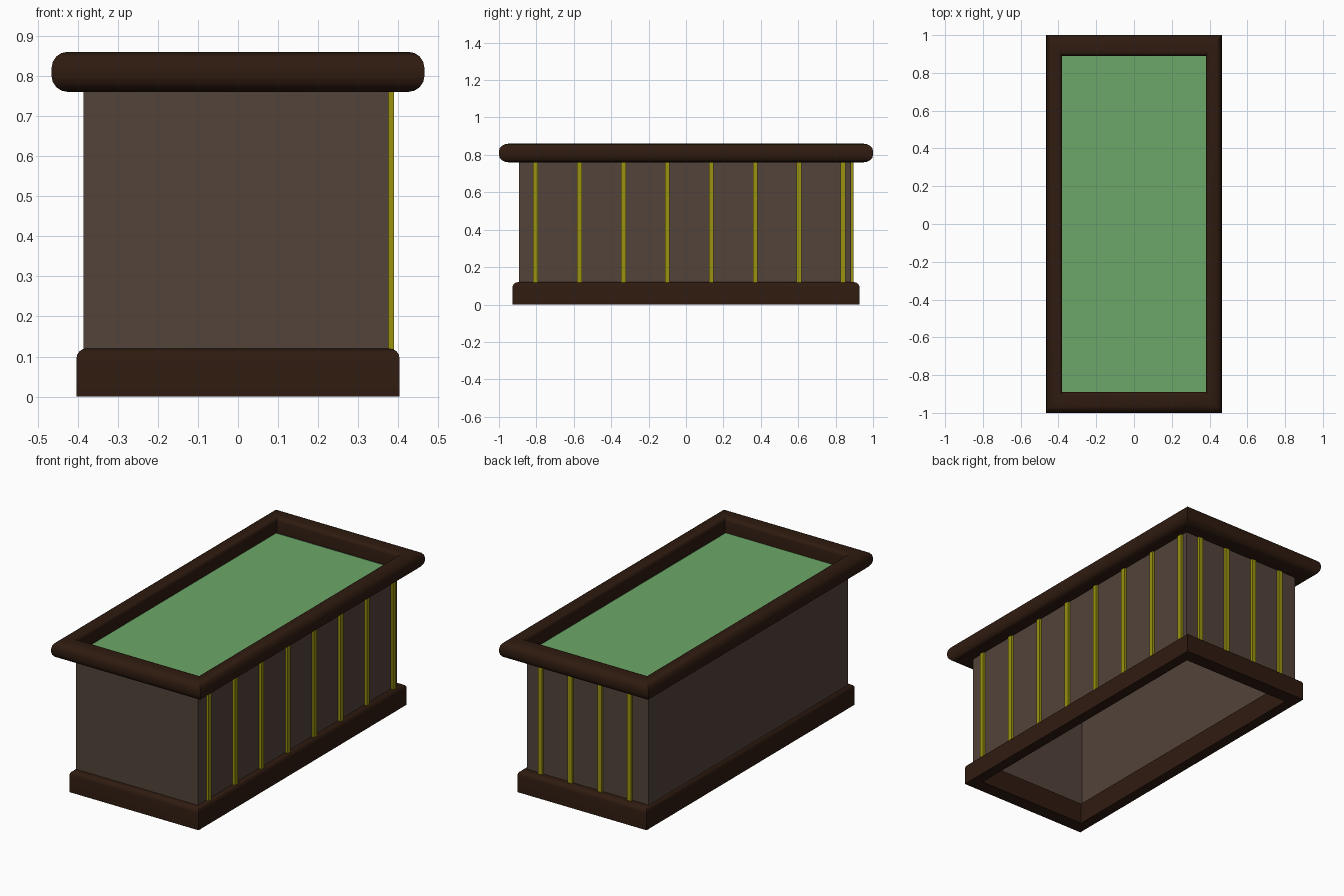
import bpy, bmesh, math

if "Cube" in bpy.data.objects:
    bpy.data.objects.remove(bpy.data.objects["Cube"])


def material(name, rgb):
    m = bpy.data.materials.new(name)
    m.diffuse_color = (*rgb, 1)
    m.use_nodes = True
    m.node_tree.nodes["Principled BSDF"].inputs["Base Color"].default_value = m.diffuse_color
    return m


DARK = material("dark_wood", (0.028, 0.011, 0.005))
PANEL = material("panel_wood", (0.085, 0.056, 0.042))
FELT = material("green_felt", (0.15, 0.39, 0.14))
BRASS = material("brass", (0.32, 0.29, 0.005))


def finish(name, bm, mat, smooth=False):
    bmesh.ops.recalc_face_normals(bm, faces=bm.faces)
    me = bpy.data.meshes.new(name)
    bm.to_mesh(me)
    bm.free()
    ob = bpy.data.objects.new(name, me)
    bpy.context.collection.objects.link(ob)
    me.materials.append(mat)
    if smooth:
        bpy.ops.object.select_all(action='DESELECT')
        ob.select_set(True)
        bpy.context.view_layer.objects.active = ob
        bpy.ops.object.shade_smooth_by_angle(angle=math.radians(35))
    return ob


def arc(cx, cz, r, a0, a1, n=4):
    return [(cx + r * math.cos(math.radians(a0 + (a1 - a0) * i / n)),
             cz + r * math.sin(math.radians(a0 + (a1 - a0) * i / n))) for i in range(n + 1)]


def frame(name, hx, hy, profile, ky, mat):
    """Mitred rectangular frame; profile is (inward offset <= 0, z)."""
    bm = bmesh.new()
    rings = [[bm.verts.new((sx * (hx + d), sy * (hy + d * ky), z)) for d, z in profile]
             for sx, sy in ((-1, -1), (1, -1), (1, 1), (-1, 1))]
    n = len(profile)
    for i in range(4):
        a, b = rings[i], rings[(i + 1) % 4]
        for j in range(n):
            k = (j + 1) % n
            bm.faces.new((a[j], b[j], b[k], a[k]))
    return finish(name, bm, mat, True)


def box(name, lo, hi, mat):
    bm = bmesh.new()
    bmesh.ops.create_cube(bm, size=1)
    for v in bm.verts:
        v.co = [(l + h) / 2 + c * (h - l) for l, h, c in zip(lo, hi, v.co)]
    return finish(name, bm, mat)


# Top rail, rounded outside and eased inside
R = 0.04
rail = (arc(-R, 0.76 + R, R, -90, 0) + arc(-R, 0.86 - R, R, 0, 90)
        + arc(-0.063, 0.838, 0.022, 90, 180) + [(-0.085, 0.76)])
frame("top_rail", 0.465, 1.0, rail, 1.3, DARK)

# Plinth with rounded upper edge
plinth = [(-0.06, 0), (0, 0)] + arc(-0.025, 0.095, 0.025, 0, 90) + [(-0.06, 0.12)]
frame("base_plinth", 0.403, 0.927, plinth, 1.3, DARK)

# Hollow cabinet walls, open above and below
X0, X1, Y0, Y1 = -0.385, 0.375, -0.892, 0.882
bm = bmesh.new()
corners = ((X0, Y0), (X1, Y0), (X1, Y1), (X0, Y1))
low = [bm.verts.new((x, y, 0.06)) for x, y in corners]
top = [bm.verts.new((x, y, 0.78)) for x, y in corners]
for i in range(4):
    j = (i + 1) % 4
    bm.faces.new((low[i], low[j], top[j], top[i]))
finish("cabinet_walls", bm, PANEL)

# Felt playing surface
bm = bmesh.new()
bm.faces.new([bm.verts.new((x, y, 0.775)) for x, y in
              ((-0.39, -0.895), (0.39, -0.895), (0.39, 0.895), (-0.39, 0.895))])
felt = finish("felt_surface", bm, FELT)

# Brass strips on the right and back faces
W, T = 0.013, 0.014
for i in range(8):
    y = -0.805 + 0.235 * i
    box(f"right_strip_{i + 1}", (X1 - 0.002, y - W, 0.11), (X1 + T, y + W, 0.765), BRASS)
for i in range(4):
    x = -0.272 + 0.185 * i
    box(f"back_strip_{i + 1}", (x - W, Y1 - 0.002, 0.11), (x + W, Y1 + T, 0.765), BRASS)
